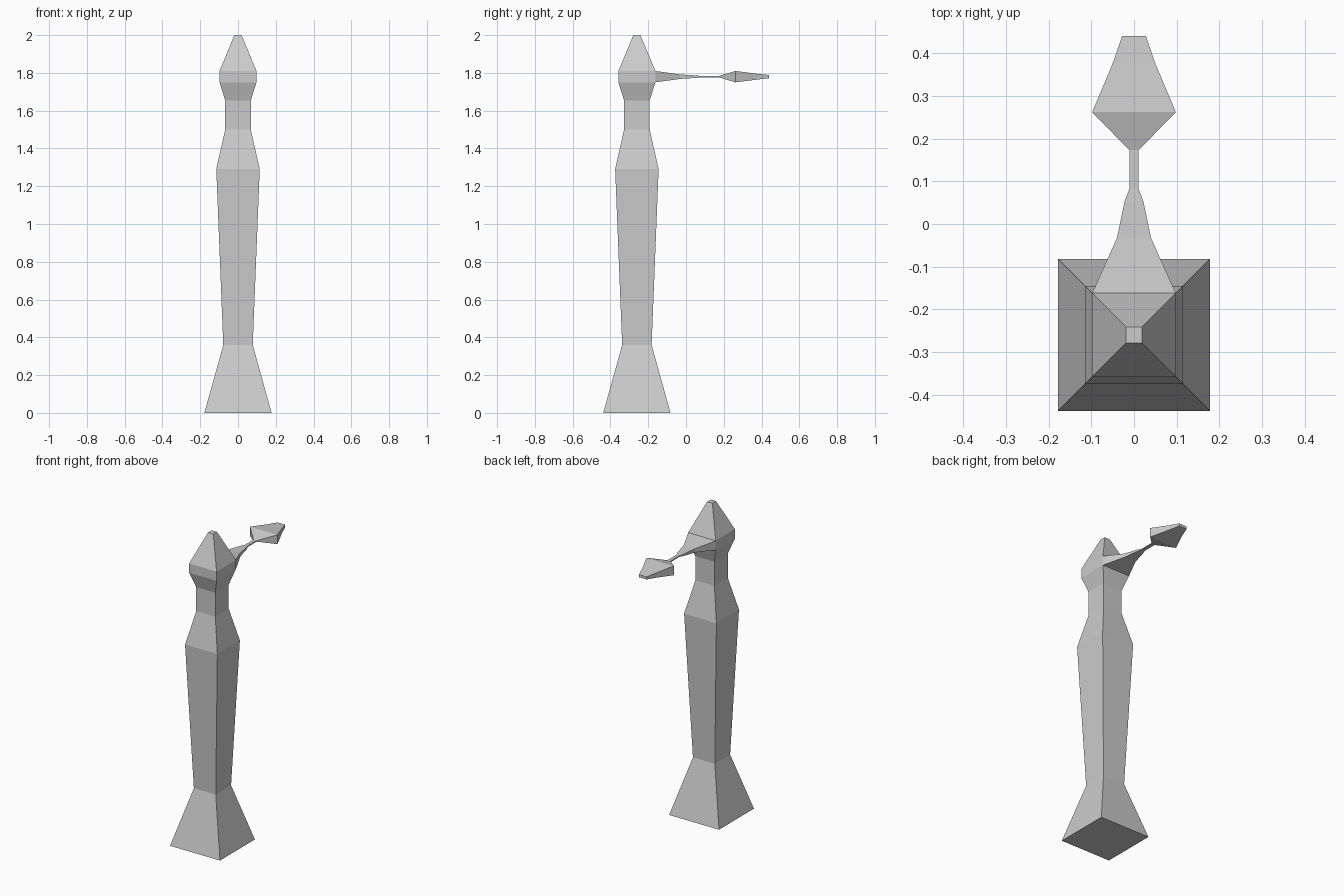
import bpy, bmesh
from mathutils import Vector

if "Cube" in bpy.data.objects:
    bpy.data.objects.remove(bpy.data.objects["Cube"])

CY, ARM_Z = -0.26, 1.78

# Column: (height, half width)
COLUMN = [(0, .178), (.36, .078), (1.29, .115), (1.50, .068),
          (1.655, .068), (1.75, .098), (1.81, .098), (2.0, .019)]
# Arm: (y, half width, half height), grown out of the head's rear face
ARM = [(-.033, .040, .012), (.053, .022, .0065), (.082, .011, .0035),
       (.173, .011, .0035), (.262, .098, .030), (.376, .050, .0155),
       (.44, .028, .0085)]


def sign(v):
    return 1 if v > 0 else -1


def extrude(bm, face, place):
    """Extrude one face and put each new corner where place(sx, s2) says."""
    center = face.calc_center_median()
    face = bmesh.ops.extrude_discrete_faces(bm, faces=[face])["faces"][0]
    for v in face.verts:
        v.co = place(v.co - center)
    return face


def column_corner(z, h):
    return lambda d: Vector((sign(d.x) * h, CY + sign(d.y) * h, z))


def arm_corner(y, w, h):
    return lambda d: Vector((sign(d.x) * w, y, ARM_Z + sign(d.z) * h))


bm = bmesh.new()
bmesh.ops.create_cube(bm, size=2)

# Flared foot
for v in bm.verts:
    z, h = COLUMN[1] if v.co.z > 0 else COLUMN[0]
    v.co = column_corner(z, h)(v.co.copy())
bm.normal_update()

# Shaft, neck and pointed head
top = max(bm.faces, key=lambda f: f.calc_center_median().z)
for z, h in COLUMN[2:]:
    top = extrude(bm, top, column_corner(z, h))

# Arm with a paddle end
head = [f for f in bm.faces if abs(f.calc_center_median().z - ARM_Z) < .01]
tip = max(head, key=lambda f: f.calc_center_median().y)
for y, w, h in ARM:
    tip = extrude(bm, tip, arm_corner(y, w, h))

bmesh.ops.recalc_face_normals(bm, faces=bm.faces[:])
mesh = bpy.data.meshes.new("post_with_arm")
bm.to_mesh(mesh)
bm.free()
bpy.context.collection.objects.link(bpy.data.objects.new("post_with_arm", mesh))
